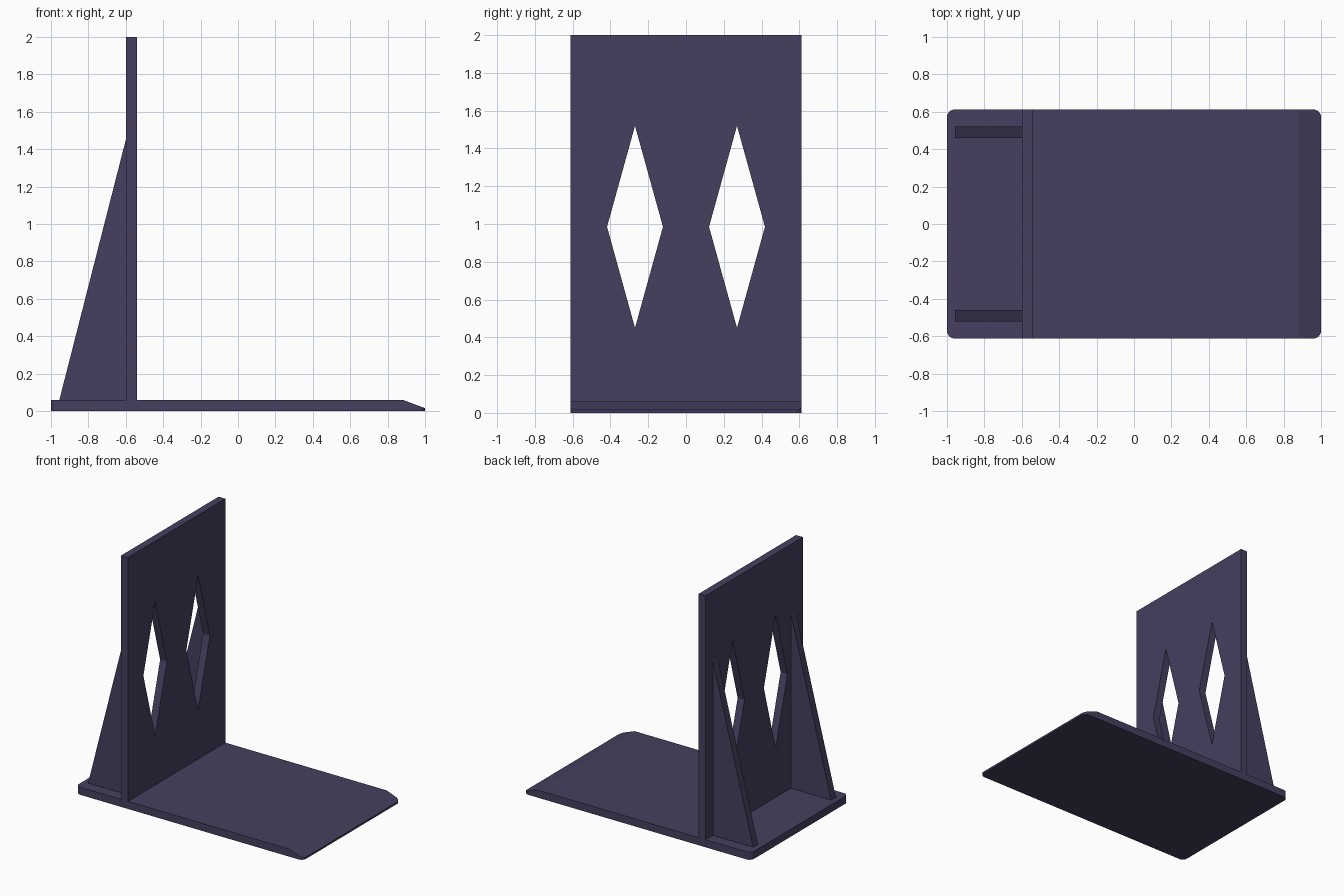
import bpy, bmesh, math
from mathutils import Vector

if "Cube" in bpy.data.objects:
    bpy.data.objects.remove(bpy.data.objects["Cube"])

mat = bpy.data.materials.new("dark plum")
mat.diffuse_color = (0.061, 0.049, 0.112, 1)
mat.use_nodes = True
mat.node_tree.nodes["Principled BSDF"].inputs["Base Color"].default_value = mat.diffuse_color

W = 0.612      # half width
T = 0.06       # sheet thickness
BACK, FACE = -0.6, -0.54   # upright plate planes


def prism(name, points, direction):
    """Extrude a flat polygon along a direction."""
    bm = bmesh.new()
    face = bm.faces.new([bm.verts.new(p) for p in points])
    ext = bmesh.ops.extrude_face_region(bm, geom=[face])
    moved = [g for g in ext["geom"] if isinstance(g, bmesh.types.BMVert)]
    bmesh.ops.translate(bm, verts=moved, vec=direction)
    bmesh.ops.recalc_face_normals(bm, faces=bm.faces)
    mesh = bpy.data.meshes.new(name)
    bm.to_mesh(mesh)
    bm.free()
    mesh.materials.append(mat)
    obj = bpy.data.objects.new(name, mesh)
    bpy.context.collection.objects.link(obj)
    return obj


# base: rounded rectangle with a sloped leading edge
R, STEPS = 0.04, 6
outline = []
for i, (sx, sy) in enumerate([(1, 1), (-1, 1), (-1, -1), (1, -1)]):
    for k in range(STEPS + 1):
        a = math.pi / 2 * (i + k / STEPS)
        outline.append((sx * (1 - R) + R * math.cos(a),
                        sy * (W - R) + R * math.sin(a), 0))
base = prism("base", outline, (0, 0, T))
bm = bmesh.new()
bm.from_mesh(base.data)
slope = Vector((0.045, 0, 0.12))
cut = bmesh.ops.bisect_plane(bm, geom=bm.verts[:] + bm.edges[:] + bm.faces[:],
                             plane_co=(0.88, 0, T), plane_no=slope, clear_outer=True)
rim = [g for g in cut["geom_cut"] if isinstance(g, bmesh.types.BMEdge)]
rim = [e for e in rim if e.is_boundary] or rim
bmesh.ops.holes_fill(bm, edges=[e for e in bm.edges if e.is_boundary], sides=0)
bmesh.ops.recalc_face_normals(bm, faces=bm.faces)
bm.to_mesh(base.data)
bm.free()

# upright plate with two diamond openings
plate = prism("upright_plate", [(BACK, -W, T), (BACK, W, T), (BACK, W, 2), (BACK, -W, 2)],
              (FACE - BACK, 0, 0))
for side, label in ((-1, "front"), (1, "rear")):
    y, z, hw, hh = side * 0.27, 0.985, 0.148, 0.535
    cutter = prism(label + "_diamond_cutter",
                   [(-0.7, y - hw, z), (-0.7, y, z - hh), (-0.7, y + hw, z), (-0.7, y, z + hh)],
                   (0.3, 0, 0))
    cutter.hide_render = True
    cutter.hide_viewport = True
    mod = plate.modifiers.new(label + " diamond", 'BOOLEAN')
    mod.operation = 'DIFFERENCE'
    mod.solver = 'EXACT'
    mod.object = cutter

    # triangular brace behind the plate
    y0 = side * 0.49 - T / 2
    prism(label + "_brace", [(-0.955, y0, T), (BACK, y0, T), (BACK, y0, 1.45)], (0, T, 0))
